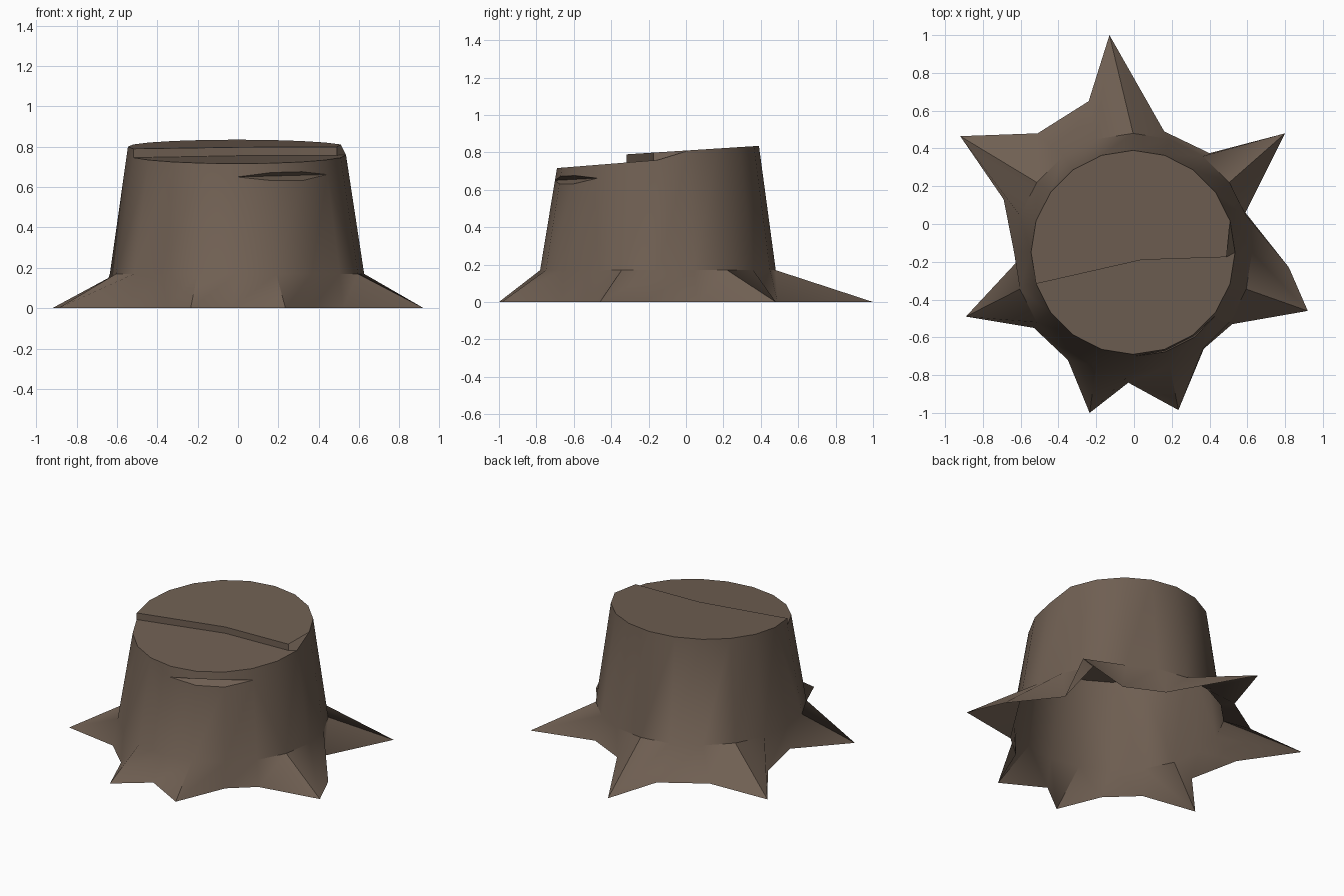
import bpy, bmesh, math
from mathutils import Vector

if "Cube" in bpy.data.objects:
    bpy.data.objects.remove(bpy.data.objects["Cube"])

N = 20
CY = -0.15
bm = bmesh.new()


def vert(x, y, z):
    return bm.verts.new((x, y, z))


def face(*vs):
    return bm.faces.new(vs)


def low(y):          # sloping cut of the front half
    return 0.716 + 0.08 * (y + 0.69)


def high(y):         # sloping cut of the back half
    return 0.79 + 0.064 * (y + 0.31)


def circle(r, k, cx=-0.005):
    a = 2 * math.pi * k / N
    return cx + r * math.cos(a), CY + r * math.sin(a)


# Root outline on the ground
roots = [(.82, -.23), (.59, .06), (.80, .48), (.40, .375), (.16, .49),
         (-.13, 1.0), (-.24, .65), (-.51, .48), (-.92, .465), (-.69, .13),
         (-.62, -.20), (-.89, -.49), (-.53, -.55), (-.35, -.72), (-.235, -1.0),
         (-.03, -.84), (.235, -.985), (.37, -.66), (.52, -.53), (.92, -.46)]
base = [vert(x, y, 0) for x, y in roots]

# Trunk foot ring and stepped rim
foot = [vert(*circle(0.63, k), 0.17) for k in range(N)]
rim = []
for k in range(N):
    x, y = circle(0.54, k)
    rim.append(vert(x, y, high(y) if 1 <= k <= 11 else low(y)))
x, y = rim[11].co.xy
step_foot = vert(x, y, low(y))


def on_wall(k, z):
    t = (z - 0.17) / (rim[k].co.z - 0.17)
    return vert(*foot[k].co.lerp(rim[k].co, t))


# Axe notch on the front
nl, nr = on_wall(15, 0.65), on_wall(18, 0.662)
upper = [nl, on_wall(16, 0.672), on_wall(17, 0.676), nr]
lower = [nl, on_wall(16, 0.632), on_wall(17, 0.632), nr]

# Side walls
for k in range(N):
    j = (k + 1) % N
    face(base[k], base[j], foot[j], foot[k])
    if 15 <= k <= 17:
        i = k - 15
        face(foot[k], foot[j], lower[i + 1], lower[i])
        face(upper[i], upper[i + 1], rim[j], rim[k])
    elif k == 14:
        face(foot[k], foot[j], nl, rim[j], rim[k])
    elif k == 18:
        face(foot[k], foot[j], rim[j], rim[k], nr)
    elif k == 10:
        face(foot[k], foot[j], step_foot, rim[j], rim[k])
    elif k == 11:
        face(foot[k], foot[j], rim[j], step_foot)
    else:
        face(foot[k], foot[j], rim[j], rim[k])
face(lower[0], lower[1], lower[2], lower[3])
face(upper[0], upper[3], upper[2], upper[1])

# Broken step across the top, then the two cut surfaces
split = [(.04, -.19), (.49, -.175)]
lo = [step_foot] + [vert(x, y, low(y)) for x, y in split] + [rim[0]]
hi = [rim[11]] + [vert(x, y, high(y)) for x, y in split] + [rim[1]]
for i in range(3):
    face(lo[i], lo[i + 1], hi[i + 1], hi[i])
face(*rim[1:12], hi[1], hi[2])
face(step_foot, *rim[12:], rim[0], lo[2], lo[1])

mesh = bpy.data.meshes.new("tree_stump")
bm.to_mesh(mesh)
bm.free()
stump = bpy.data.objects.new("tree_stump", mesh)
bpy.context.collection.objects.link(stump)

bark = bpy.data.materials.new("bark")
bark.diffuse_color = (0.16, 0.115, 0.085, 1)
bark.use_nodes = True
bark.node_tree.nodes["Principled BSDF"].inputs["Base Color"].default_value = bark.diffuse_color
mesh.materials.append(bark)

bpy.context.view_layer.objects.active = stump
stump.select_set(True)
bpy.ops.object.shade_smooth_by_angle(angle=math.radians(40))
